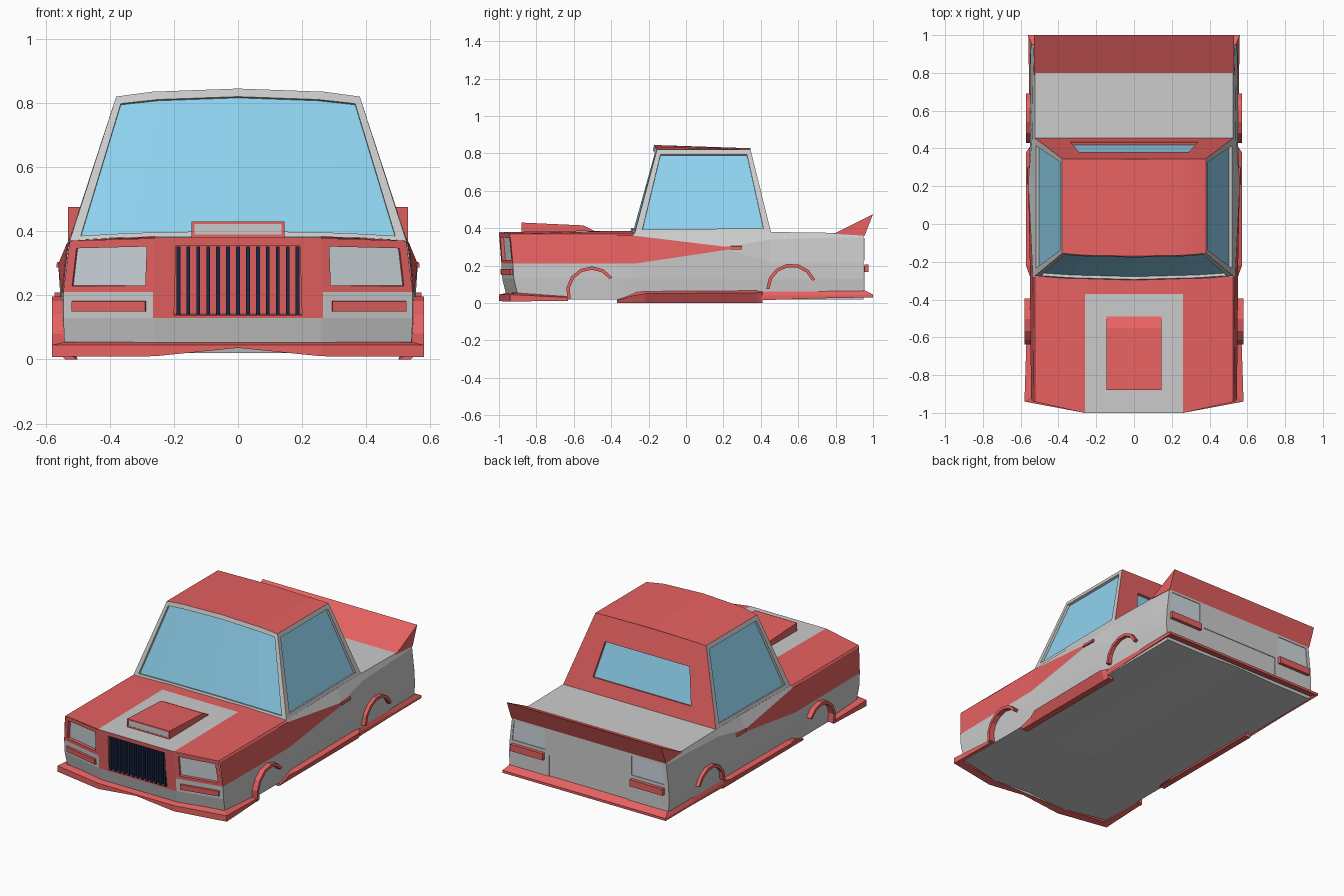
import bpy, math
from mathutils import Vector as V

if "Cube" in bpy.data.objects:
    bpy.data.objects.remove(bpy.data.objects["Cube"])


def material(name, rgb):
    m = bpy.data.materials.new(name)
    m.diffuse_color = (*rgb, 1)
    m.use_nodes = True
    m.node_tree.nodes["Principled BSDF"].inputs["Base Color"].default_value = m.diffuse_color
    return m


RED = material("red_paint", (0.80, 0.12, 0.12))
GREY = material("grey_paint", (0.8, 0.8, 0.8))
GLASS = material("blue_glass", (0.28, 0.66, 0.88))
LAMP = material("lamp_glass", (0.62, 0.68, 0.72))
DARK = material("dark_grille", (0.01, 0.02, 0.06))


def build(name, verts, faces, mats, ids=None):
    me = bpy.data.meshes.new(name)
    me.from_pydata([tuple(v) for v in verts], [], faces)
    for m in mats:
        me.materials.append(m)
    if ids:
        me.polygons.foreach_set("material_index", ids)
    ob = bpy.data.objects.new(name, me)
    bpy.context.collection.objects.link(ob)
    return ob


def fix_normals(ob):
    import bmesh
    bm = bmesh.new()
    bm.from_mesh(ob.data)
    bmesh.ops.recalc_face_normals(bm, faces=bm.faces)
    bm.to_mesh(ob.data)
    bm.free()


def loft(name, rings, mats=(RED,), pick=None, caps=(True, True)):
    """Skin closed rings; pick(i, j) chooses the material of each side face."""
    n = len(rings[0])
    verts = [p for r in rings for p in r]
    faces, ids = [], []
    for i in range(len(rings) - 1):
        for j in range(n):
            k = (j + 1) % n
            faces.append((i * n + j, i * n + k, (i + 1) * n + k, (i + 1) * n + j))
            ids.append(pick(i, j) if pick else 0)
    for on, start in zip(caps, (0, (len(rings) - 1) * n)):
        if on:
            faces.append(tuple(range(start, start + n)))
            ids.append(0)
    ob = build(name, verts, faces, mats, ids)
    fix_normals(ob)
    return ob


def panel(name, bottom, top, frame, inner, u=(0.05, 0.95), v=(0.05, 0.95), depth=0.012, side=1):
    """Framed panel between two edges (left to right seen from outside); its middle is sunk by depth."""
    if side < 0:
        bottom, top = ([(-p[0], p[1], p[2]) for p in reversed(e)] for e in (bottom, top))
    bottom, top = [V(p) for p in bottom], [V(p) for p in top]
    n = len(bottom)
    normal = (bottom[-1] - bottom[0]).cross(top[0] - bottom[0]).normalized()

    def along(edge, t):
        f = t * (n - 1)
        i = min(int(f), n - 2)
        return edge[i].lerp(edge[i + 1], f - i)

    def at(s, t):
        s = u[0] + (u[1] - u[0]) * s
        return along(bottom, s).lerp(along(top, s), t)

    ts = [i / (n - 1) for i in range(n)]
    hole = [at(s, v[0]) for s in ts] + [at(s, v[1]) for s in reversed(ts)]
    verts = bottom + top[::-1] + hole + [p - normal * depth for p in hole]
    m, faces, ids = 2 * n, [], []
    for ring in (0, 1):
        for j in range(m):
            k = (j + 1) % m
            faces.append((ring * m + j, ring * m + k, (ring + 1) * m + k, (ring + 1) * m + j))
            ids.append(1 if ring and depth < 0 else 0)
    for j in range(n - 1):
        faces.append((2 * m + j, 2 * m + j + 1, 3 * m - 2 - j, 3 * m - 1 - j))
        ids.append(1)
    return build(name, verts, faces, (frame, inner), ids)


def mirrored(half):
    return half + [(-x, y, z) for x, y, z in reversed(half) if abs(x) > 1e-6]


def front(x, z):
    """Point on the swept, slightly leaning nose."""
    lean = 0.375 - z
    y = -1 + max(0, abs(x) - 0.26) * 0.22 + (lean * 0.07 if z > 0.13 else 0.017 + (0.13 - z) * 0.25)
    return (x, y, z)


# Body shell: half section from the floor centre round to the deck centre
def section(y, c, d, e, deck):
    pts = [(0, 0.03), (0.26, 0.02), (0.54, 0.02), (0.55, 0.13), c, d, e, (0.26, deck), (0, deck)]
    return mirrored([(x, y, z) for x, z in pts])


nose = [front(x, z) for x, z in [(0, 0.04), (0.26, 0.02), (0.54, 0.02), (0.545, 0.13), (0.545, 0.21),
                                (0.53, 0.36), (0.525, 0.37), (0.26, 0.38), (0, 0.38)]]
rings = [mirrored(nose),
         section(-0.37, (0.55, 0.21), (0.535, 0.36), (0.525, 0.37), 0.385),
         section(-0.28, (0.55, 0.21), (0.535, 0.36), (0.525, 0.37), 0.385),
         section(0.22, (0.56, 0.285), (0.56, 0.30), (0.525, 0.38), 0.385),
         section(0.45, (0.55, 0.22), (0.54, 0.34), (0.525, 0.38), 0.38),
         section(0.80, (0.55, 0.22), (0.535, 0.35), (0.525, 0.375), 0.375),
         section(0.95, (0.545, 0.22), (0.53, 0.35), (0.525, 0.365), 0.365)]


def body_colour(i, j):
    k = j if j < 8 else 15 - j
    return int((k in (4, 5) and i < 2) or (k == 4 and i == 2) or (k == 6 and i < 2) or (k == 7 and i == 1))


loft("body_shell", rings, (GREY, RED), body_colour, (False, True))

# Nose: grille, headlights, lamps and bumper
panel("grille_surround", [front(x, 0.125) for x in (-0.27, 0.27)], [front(x, 0.38) for x in (-0.26, 0.26)],
      RED, RED, (0.13, 0.87), (0.05, 0.9), 0.05)
for i in range(13):
    x = -0.186 + i * 0.031
    loft("grille_blade", [[(x + a, y, z) for a, z in ((-0.006, 0.137), (0.006, 0.137), (0.006, 0.353), (-0.006, 0.353))]
                          for y in (-0.985, -0.93)], (DARK,))
panel("bumper_centre", [front(x, 0.02) for x in (-0.26, 0.26)], [front(x, 0.13) for x in (-0.26, 0.26)],
      GREY, GREY, depth=0)
for s in (1, -1):
    panel("headlight", [front(0.265, 0.21), front(0.545, 0.21)], [front(0.26, 0.378), front(0.525, 0.37)],
          RED, LAMP, (0.09, 0.91), (0.12, 0.85), 0.018, s)
    panel("front_side_lamp", [front(0.265, 0.13), front(0.545, 0.13)], [front(0.265, 0.21), front(0.545, 0.21)],
          GREY, RED, (0.1, 0.92), (0.25, 0.65), -0.012, s)
    panel("bumper_side", [front(0.26, 0.02), front(0.54, 0.02)], [front(0.26, 0.13), front(0.545, 0.13)],
          GREY, GREY, depth=0, side=s)

# Tail: lights, lamps and recessed boot panel (listed left to right from behind)
R = 0.955
for s in (1, -1):
    panel("tail_light", [(0.54, R, 0.215), (0.28, R, 0.215)], [(0.525, R, 0.365), (0.28, R, 0.365)],
          GREY, LAMP, (0.06, 0.92), (0.08, 0.88), 0.004, s)
    panel("rear_side_lamp", [(0.545, R, 0.05), (0.28, R, 0.05)], [(0.54, R, 0.215), (0.28, R, 0.215)],
          GREY, RED, (0.06, 0.92), (0.70, 0.95), -0.02, s)
panel("boot_panel", [(0.28, R, 0.05), (-0.28, R, 0.05)], [(0.28, R, 0.205), (-0.28, R, 0.205)],
      GREY, GREY, (0.015, 0.985), (0.04, 0.95), 0.004)
panel("boot_upper_panel", [(0.28, R, 0.205), (-0.28, R, 0.205)], [(0.28, R, 0.365), (-0.28, R, 0.365)],
      GREY, GREY, depth=0)

# Cabin: windscreen, side windows, rear window and roof
ft = [(-0.38, -0.155, 0.82), (-0.27, -0.165, 0.835), (0, -0.17, 0.845), (0.27, -0.165, 0.835), (0.38, -0.155, 0.82)]
fb = [(-0.525, -0.275, 0.37), (-0.373, -0.287, 0.38), (0, -0.297, 0.388), (0.373, -0.287, 0.38), (0.525, -0.275, 0.37)]
rt = [(x, 0.345, 0.82 + (0.845 - 0.82) * 0.3 * (1 - abs(x) / 0.38)) for x, _, _ in ft]
rb = [(0.525, 0.455, 0.378), (-0.525, 0.455, 0.378)]
panel("windscreen", fb, ft, GREY, GLASS, (0.05, 0.95), (0.03, 0.945), 0.015)
for s in (1, -1):
    panel("side_window", [fb[-1], rb[0]], [ft[-1], rt[-1]], GREY, GLASS, (0.05, 0.95), (0.05, 0.94), 0.015, s)
panel("rear_window", rb, [rt[-1], rt[0]], RED, GLASS, (0.16, 0.84), (0.2, 0.68), 0.015)
build("roof", ft + rt, [(i, i + 1, i + 6, i + 5) for i in range(4)]
      + [(5, 6, 7, 8, 9)], (RED,))

# Bonnet scoop with an open-looking grey mouth
loft("bonnet_scoop", [[(x, y, z) for y, z in ((-0.88, 0.38), (-0.88, 0.43), (-0.55, 0.415), (-0.49, 0.385))]
                      for x in (-0.145, 0.145)])
panel("scoop_mouth", [(-0.145, -0.882, 0.38), (0.145, -0.882, 0.38)], [(-0.145, -0.882, 0.43), (0.145, -0.882, 0.43)],
      RED, GREY, (0.03, 0.97), (0.2, 0.85), 0.001)

# Boot spoiler
loft("spoiler", [[(x, y, z) for y, z in ((0.79, 0.37), (1.0, 0.475), (0.955, 0.36))] for x in (-0.53, 0.53)])

# Front and rear lips: inner plan point, outer plan point, top and bottom heights
def lip(name, pts):
    half = [[(ix, iy, zt), (ox, oy, zm), (ox, oy, zb), (ix, iy, zb + 0.01)] for ix, iy, ox, oy, zt, zm, zb in pts]
    left = [[(-x, y, z) for x, y, z in r] for r in reversed(half) if abs(r[0][0]) > 0]
    loft(name, half + left)


lip("front_lip", [(0.54, -0.63, 0.57, -0.63, 0.035, 0.03, 0.012), (0.54, -0.91, 0.58, -0.94, 0.055, 0.045, 0.008),
                  (0.26, -0.955, 0.26, -1.0, 0.055, 0.045, 0.01), (0, -0.955, 0, -1.0, 0.055, 0.045, 0.036)])
lip("rear_lip", [(0.54, 0.40, 0.55, 0.40, 0.07, 0.04, 0.015), (0.54, 0.70, 0.555, 0.72, 0.068, 0.04, 0.025),
                 (0.54, 0.95, 0.56, 1.0, 0.07, 0.045, 0.03), (0, 0.95, 0, 1.0, 0.07, 0.045, 0.03)])

# Side skirts, wheel-arch trims and door handles
for s in (1, -1):
    skirt = [(-0.37, 0.55, 0.02, 0.012), (-0.28, 0.55, 0.06, 0.04), (-0.22, 0.572, 0.066, 0.05),
             (0.38, 0.572, 0.07, 0.055), (0.41, 0.55, 0.07, 0.055)]
    loft("side_skirt", [[(s * 0.535, y, zt), (s * x, y, zm), (s * 0.54, y, 0), (s * 0.5, y, 0)]
                        for y, x, zt, zm in skirt])
    for name, cy, cz, a0, a1, xo in (("front_arch", -0.505, 0.06, 198, 35, 0.58), ("rear_arch", 0.565, 0.075, 180, 22, 0.572)):
        arc = [math.radians(a0 + (a1 - a0) * i / 6) for i in range(7)]
        loft(name, [[(s * x, cy + r * math.cos(a), cz + r * math.sin(a))
                     for x, r in ((0.535, 0.118), (0.535, 0.136), (xo, 0.136), (xo, 0.118))] for a in arc])
    loft("door_handle", [[(s * x, y, z) for x, z in ((0.54, 0.285), (0.567, 0.287), (0.565, 0.303), (0.54, 0.305))]
                         for y in (0.21, 0.30)])
